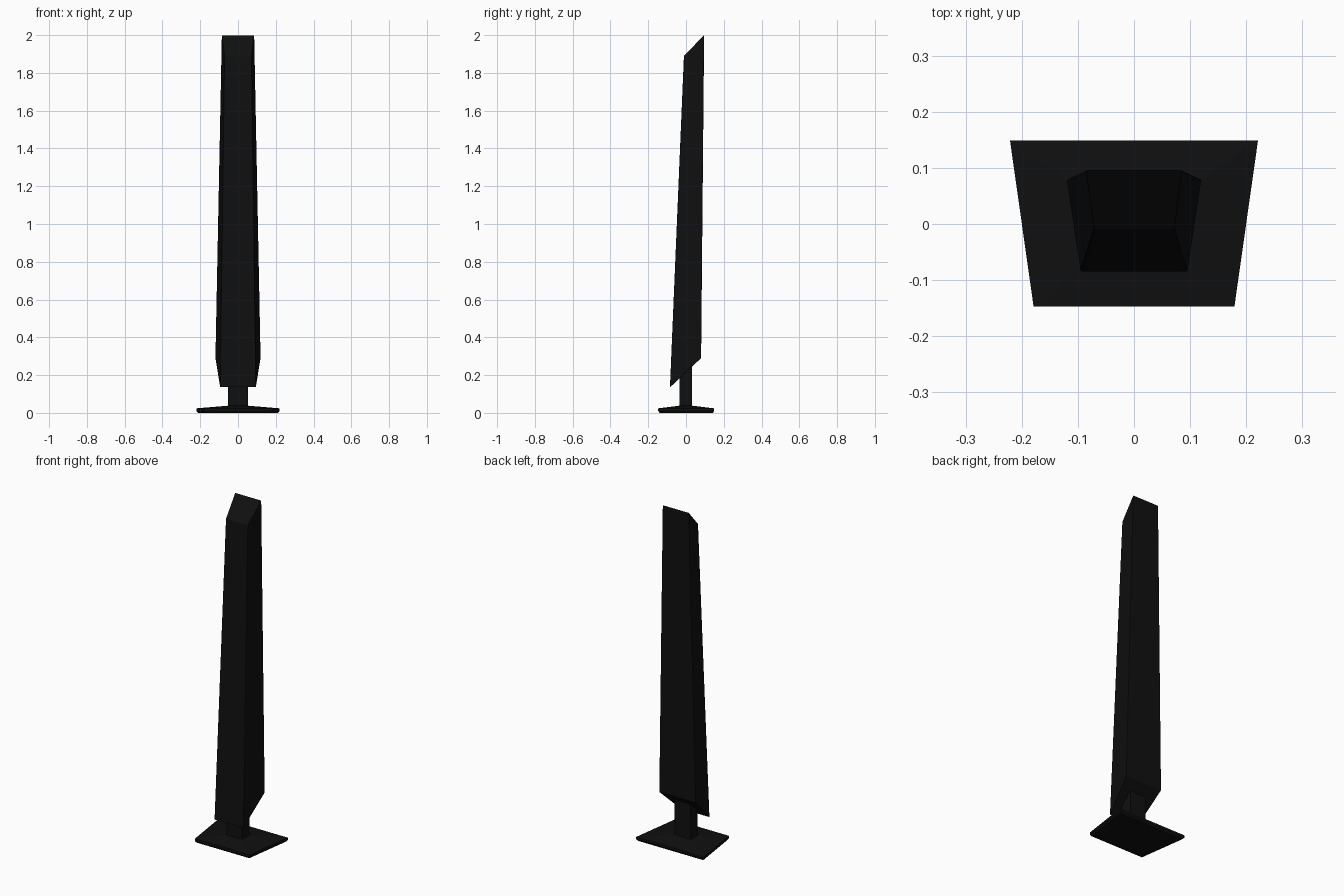
import bpy
import bmesh

default_cube = bpy.data.objects.get("Cube")
if default_cube:
    bpy.data.objects.remove(default_cube, do_unlink=True)

black = bpy.data.materials.new("satin_black")
black.use_nodes = True
colour = (0.005, 0.005, 0.005, 1)
black.diffuse_color = colour
black.node_tree.nodes["Principled BSDF"].inputs["Base Color"].default_value = colour


def ring(front, back):
    """Four-cornered symmetric section; front and back are (half width, y, z)."""
    (fw, fy, fz), (bw, by, bz) = front, back
    return [(-fw, fy, fz), (fw, fy, fz), (bw, by, bz), (-bw, by, bz)]


def loft(name, rings, bevel=0):
    """Skin stacked sections and cap both ends."""
    bm = bmesh.new()
    loops = [[bm.verts.new(p) for p in r] for r in rings]
    for low, high in zip(loops, loops[1:]):
        for i in range(4):
            j = (i + 1) % 4
            bm.faces.new((low[i], low[j], high[j], high[i]))
    bm.faces.new(loops[0][::-1])
    bm.faces.new(loops[-1])
    bmesh.ops.recalc_face_normals(bm, faces=bm.faces)
    mesh = bpy.data.meshes.new(name)
    bm.to_mesh(mesh)
    bm.free()
    mesh.materials.append(black)
    obj = bpy.data.objects.new(name, mesh)
    bpy.context.collection.objects.link(obj)
    if bevel:
        mod = obj.modifiers.new("soft_edges", "BEVEL")
        mod.width = bevel
        mod.segments = 2
    return obj


# Tall tapering cabinet with slanted ends
loft("speaker_cabinet", [
    ring((0.095, -0.085, 0.135), (0.12, 0.08, 0.29)),
    ring((0.072, -0.011, 1.89), (0.086, 0.096, 2.0)),
], bevel=0.003)

# Neck running up into the slanted underside
loft("neck", [
    ring((0.052, -0.035, 0.03), (0.052, 0.032, 0.03)),
    ring((0.052, -0.035, 0.24), (0.052, 0.032, 0.3)),
])

# Wedge-shaped foot plate, rising gently towards the neck
loft("foot_plate", [
    ring((0.172, -0.14, 0.0), (0.212, 0.142, 0.0)),
    ring((0.179, -0.147, 0.01), (0.221, 0.149, 0.01)),
    ring((0.179, -0.147, 0.024), (0.221, 0.149, 0.024)),
    ring((0.054, -0.037, 0.038), (0.054, 0.034, 0.038)),
])
